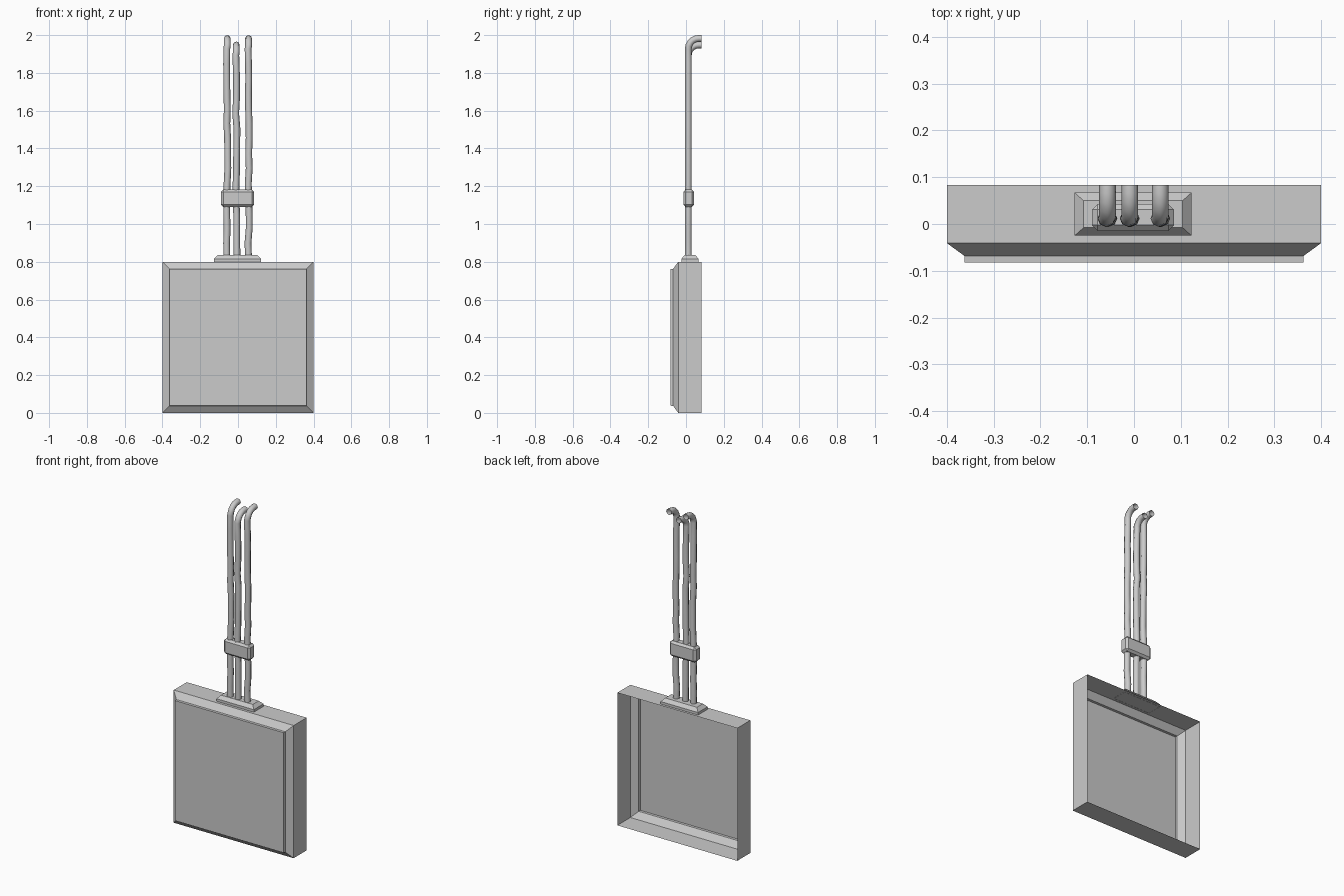
import bpy, bmesh, math, random
from mathutils import Vector

if "Cube" in bpy.data.objects:
    bpy.data.objects.remove(bpy.data.objects["Cube"])

random.seed(4)


def finish(name, bm):
    mesh = bpy.data.meshes.new(name)
    bmesh.ops.recalc_face_normals(bm, faces=bm.faces)
    bm.to_mesh(mesh)
    bm.free()
    ob = bpy.data.objects.new(name, mesh)
    bpy.context.collection.objects.link(ob)
    return ob


def loft(name, rings):
    """Skin a stack of four-point rings; only the last ring is capped."""
    bm = bmesh.new()
    loops = [[bm.verts.new(p) for p in ring] for ring in rings]
    for a, b in zip(loops, loops[1:]):
        for i in range(4):
            j = (i + 1) % 4
            bm.faces.new((a[i], a[j], b[j], b[i]))
    bm.faces.new(loops[-1])
    return finish(name, bm)


def xz_ring(half, y):
    return [(sx * half, y, 0.4 + sz * half)
            for sx, sz in ((-1, -1), (1, -1), (1, 1), (-1, 1))]


def xy_ring(hx, hy, z):
    return [(-0.002 + sx * hx, 0.021 + sy * hy, z)
            for sx, sy in ((-1, -1), (1, -1), (1, 1), (-1, 1))]


# Thin housing, open at the back, with sloped rim and raised front panel
loft("housing", [xz_ring(0.4, 0.083), xz_ring(0.4, -0.041),
                 xz_ring(0.363, -0.068), xz_ring(0.362, -0.082)])

# Stepped cable socket on top of the housing
loft("cable_socket", [xy_ring(0.125, 0.046, 0.799), xy_ring(0.125, 0.046, 0.815),
                      xy_ring(0.106, 0.029, 0.835)])

# Chamfered clip holding the cables together
bm = bmesh.new()
bmesh.ops.create_cube(bm, size=1)
for v in bm.verts:
    v.co = Vector((v.co.x * 0.176, v.co.y * 0.057, v.co.z * 0.092)) + Vector((-0.002, 0.014, 1.136))
bmesh.ops.bevel(bm, geom=bm.edges[:], offset=0.012, segments=1, affect='EDGES')
finish("cable_clip", bm)

# Slightly wavy cables that bend backwards at the top
for name, x, top in (("cable_left", -0.057, 1.982),
                     ("cable_middle", -0.009, 1.948),
                     ("cable_right", 0.056, 1.982)):
    bend, y0, steps = 0.055, 0.012, 14
    pts = [(x + random.uniform(-0.004, 0.004), y0, 0.82 + (top - bend - 0.82) * i / steps)
           for i in range(steps + 1)]
    for i in range(1, 6):
        a = math.pi / 2 * i / 5
        pts.append((x, y0 + bend * (1 - math.cos(a)), top - bend + bend * math.sin(a)))
    pts.append((x, 0.083, top))
    curve = bpy.data.curves.new(name, 'CURVE')
    curve.dimensions = '3D'
    curve.bevel_depth = 0.018
    curve.bevel_resolution = 2
    spline = curve.splines.new('POLY')
    spline.points.add(len(pts) - 1)
    for p, co in zip(spline.points, pts):
        p.co = (*co, 1)
    spline.use_smooth = True
    ob = bpy.data.objects.new(name, curve)
    bpy.context.collection.objects.link(ob)
